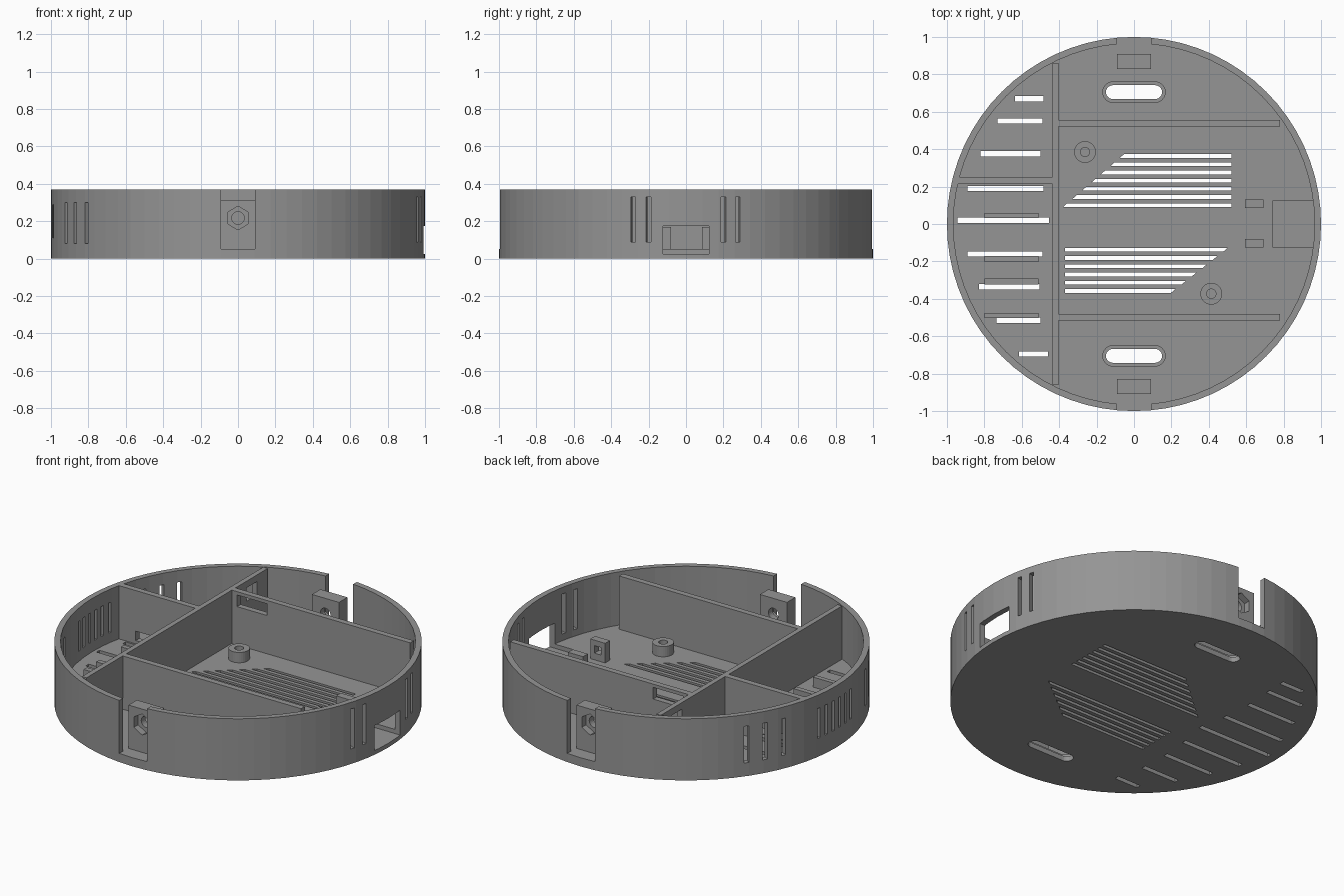
import bpy, bmesh, math
from mathutils import Matrix

if "Cube" in bpy.data.objects:
    bpy.data.objects.remove(bpy.data.objects["Cube"])

grey = bpy.data.materials.new("grey plastic")
grey.diffuse_color = (0.3, 0.3, 0.3, 1)
grey.use_nodes = True
grey.node_tree.nodes["Principled BSDF"].inputs["Base Color"].default_value = grey.diffuse_color

H, FLOOR, R_IN = 0.37, 0.05, 0.966
TO_Y = Matrix.Rotation(math.pi / 2, 4, 'X')   # profile (x, z), extruded along -y


def ngon(n, r, cx=0, cy=0, start=0):
    return [(cx + r * math.cos(start + 2 * math.pi * i / n),
             cy + r * math.sin(start + 2 * math.pi * i / n)) for i in range(n)]


def rect(x0, x1, y0, y1):
    return [(x0, y0), (x1, y0), (x1, y1), (x0, y1)]


def stadium(cy, half, r):
    pts = []
    for side, start in ((1, -math.pi / 2), (-1, math.pi / 2)):
        for i in range(13):
            a = start + math.pi * i / 12
            pts.append((side * (half - r) + r * math.cos(a), cy + r * math.sin(a)))
    return pts


def make(name, prisms):
    """Object made of prisms: (outline, z0, z1, optional matrix)."""
    bm = bmesh.new()
    for outline, z0, z1, *m in prisms:
        m = m[0] if m else Matrix()
        lo = [bm.verts.new(m @ Matrix.Translation((x, y, z0)).translation) for x, y in outline]
        hi = [bm.verts.new(m @ Matrix.Translation((x, y, z1)).translation) for x, y in outline]
        bm.faces.new(lo[::-1])
        bm.faces.new(hi)
        for i in range(len(lo)):
            j = (i + 1) % len(lo)
            bm.faces.new((lo[i], lo[j], hi[j], hi[i]))
    bmesh.ops.recalc_face_normals(bm, faces=bm.faces)
    me = bpy.data.meshes.new(name)
    bm.to_mesh(me)
    bm.free()
    me.materials.append(grey)
    ob = bpy.data.objects.new(name, me)
    bpy.context.collection.objects.link(ob)
    return ob


def cut(ob, *groups):
    """Subtract each group of prisms in turn and bake the result."""
    cutters = []
    for g in groups:
        c = make("cutter", g)
        c.hide_render = True
        mod = ob.modifiers.new("cut", 'BOOLEAN')
        mod.operation, mod.solver, mod.object = 'DIFFERENCE', 'EXACT', c
        cutters.append(c)
    dg = bpy.context.evaluated_depsgraph_get()
    me = bpy.data.meshes.new_from_object(ob.evaluated_get(dg))
    ob.modifiers.clear()
    ob.data = me
    for c in cutters:
        bpy.data.objects.remove(c)


# Round tray
shell = make("round_tray", [(ngon(72, 1), 0, H)])
hollow = [(ngon(72, R_IN), FLOOR, 0.6)]

# Floor vents beside the partition
vents = []
for y, x0, x1 in ((.67, -.635, -.485), (.55, -.73, -.49), (.375, -.82, -.5),
                  (.19, -.89, -.485), (.02, -.945, -.455), (-.16, -.89, -.49),
                  (-.335, -.83, -.505), (-.515, -.735, -.5), (-.695, -.615, -.46)):
    vents.append((rect(x0, x1, y - .014, y + .014), -.1, .2))
# Two slanted groups of centre vents
for i in range(7):
    y, x = .363 - .0437 * i, -.065 - .0505 * i
    vents.append(([(x - .011, y - .01), (.52, y - .01), (.52, y + .01), (x + .011, y + .01)], -.1, .2))
for i in range(6):
    y, x = -.137 - .0442 * i, .49 - .056 * i
    vents.append(([(-.37, y - .01), (x - .012, y - .01), (x + .012, y + .01), (-.37, y + .01)], -.1, .2))
# Oblong mounting holes
vents += [(stadium(s * .705, .15, .037), -.1, .2) for s in (-1, 1)]
sinks = [(stadium(s * .705, .167, .055), .03, .2) for s in (-1, 1)]

# Openings in the rim: end notches, cable port, upright slots
openings = [(rect(-.092, .092, s * 1 - .12, s * 1 + .12), FLOOR + .002, .6) for s in (-1, 1)]
openings.append((rect(.74, 1.1, -.122, .122), .025, .175))


def rim_slot(angle, width, z0, z1):
    return (rect(.93, 1.1, -width / 2, width / 2), z0, z1, Matrix.Rotation(angle, 4, 'Z'))


for y in (-.283, -.2, .2, .277):
    openings.append(rim_slot(math.asin(y), .026, .09, .33))
for s in (-1, 1):
    for a in (.40, .515, .625):
        openings.append(rim_slot(math.pi + s * a, .028, .08, .3))
    for y in (.03, .09, .15):
        openings.append(rim_slot(math.pi + s * y, .02, .11, .29))
cut(shell, hollow, vents, sinks, openings)

# Inner partitions with wire windows
Z0 = FLOOR - .005
long_wall = make("long_partition", [(rect(-.435, -.405, -.86, .86), Z0, H)])
cut(long_wall, [(rect(-.5, -.35, .66, .76), .25, .33)])
back_wall = make("back_partition", [(rect(-.407, .78, .52, .555), Z0, H)])
cut(back_wall, [(rect(-.37, -.17, .4, .7), .28, .35)])
make("front_partition", [(rect(-.407, .78, -.515, -.48), Z0, H)])
side_wall = make("side_partition", [(rect(-.943, -.433, .215, .25), Z0, H)])
cut(side_wall, [(rect(-.83, -.6, .1, .4), .07, .126)])

# Low ribs in the side compartment
for y0, y1 in ((.032, .06), (-.203, -.172), (-.323, -.292), (-.503, -.475)):
    make("support_rib", [(rect(-.8, -.51, y0, y1), Z0, .11)])

# Screw blocks with a hexagonal nut pocket behind each notch
for s, name in ((-1, "front_screw_block"), (1, "back_screw_block")):
    block = make(name, [(rect(-.09, .09, *sorted((s * .83, s * .91))), Z0, .31)])
    cut(block, [(ngon(6, .063, 0, .217, math.pi / 6), -s * .87, -s * .95, TO_Y)],
        [(ngon(24, .034, 0, .217), -s * .78, -s * .95, TO_Y)])

# Screw standoffs
for x, y in ((-.262, .385), (.413, -.373)):
    post = make("standoff", [(ngon(32, .058, x, y), Z0, .112)])
    cut(post, [(ngon(24, .025, x, y), FLOOR, .2)])

# Cable tie posts near the port
for y0, y1 in ((.085, .13), (-.125, -.08)):
    tie = make("cable_post", [(rect(.593, .692, y0, y1), Z0, .168)])
    cut(tie, [(rect(.62, .665, y0 - .1, y1 + .1), .09, .135)])
